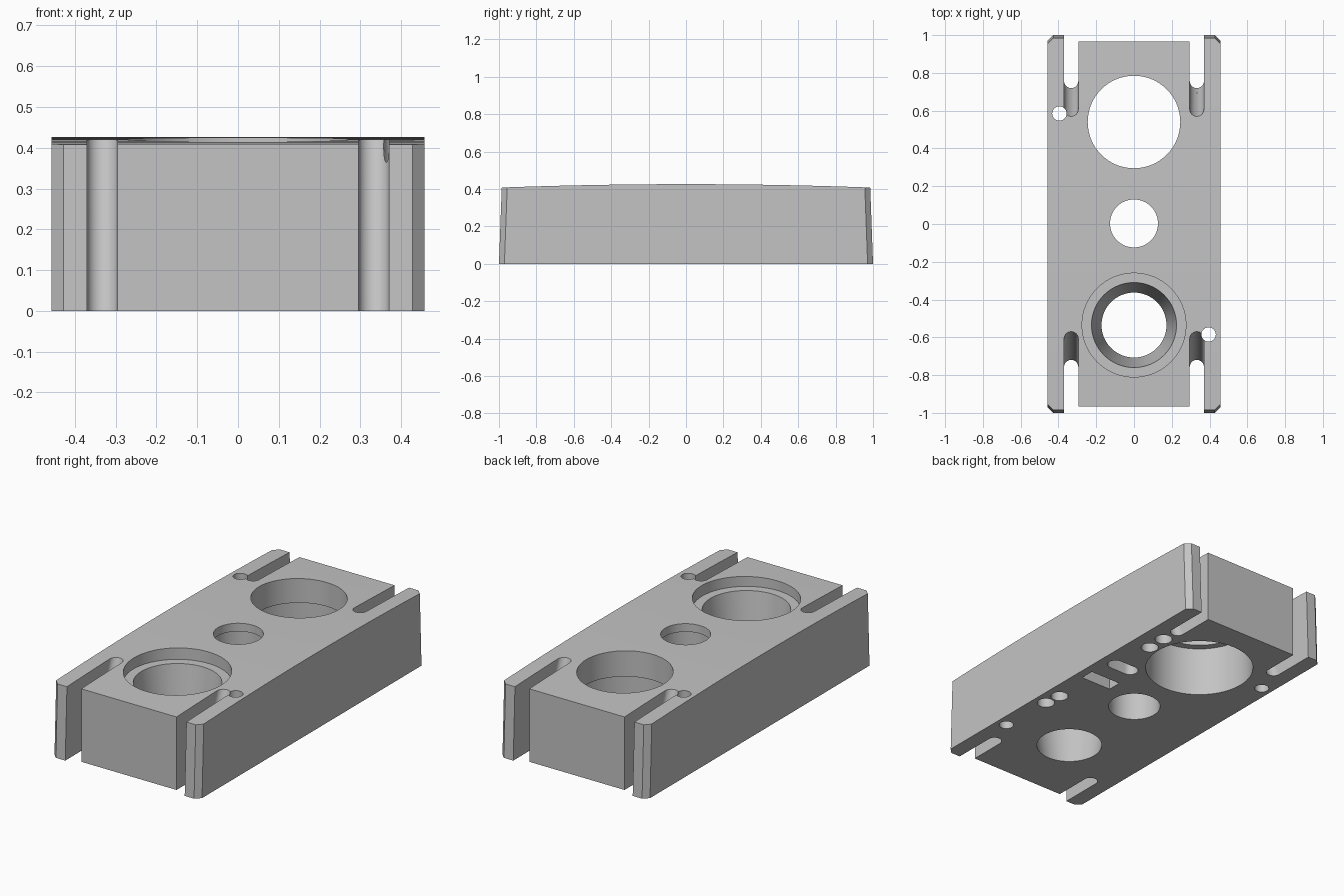
import bpy, bmesh
from math import sin, cos, pi, radians

if "Cube" in bpy.data.objects:
    bpy.data.objects.remove(bpy.data.objects["Cube"])

grey = bpy.data.materials.new("light grey metal")
grey.use_nodes = True
COLOUR = (0.55, 0.55, 0.55, 1)
grey.diffuse_color = COLOUR
grey.node_tree.nodes["Principled BSDF"].inputs["Base Color"].default_value = COLOUR

HALF_W = 0.457
TOP, END_TOP = 0.426, 0.408


def loft(name, rings, chamfer=0):
    """Closed solid through a stack of equal-length rings."""
    bm = bmesh.new()
    loops = [[bm.verts.new(p) for p in ring] for ring in rings]
    for a, b in zip(loops, loops[1:]):
        for i in range(len(a)):
            j = (i + 1) % len(a)
            bm.faces.new((a[i], a[j], b[j], b[i]))
    bm.faces.new(loops[0])
    bm.faces.new(loops[-1])
    if chamfer:
        # Bevel only the four upright corner edges
        corners = [e for e in bm.edges
                   if abs(e.verts[0].co.z - e.verts[1].co.z) > 0.3]
        bmesh.ops.bevel(bm, geom=corners, offset=chamfer, segments=1,
                        affect='EDGES', profile=0.5)
    bmesh.ops.recalc_face_normals(bm, faces=bm.faces)
    mesh = bpy.data.meshes.new(name)
    bm.to_mesh(mesh)
    bm.free()
    ob = bpy.data.objects.new(name, mesh)
    bpy.context.collection.objects.link(ob)
    mesh.materials.append(grey)
    return ob


def cut(cutter):
    """Subtract a cutter from the body and discard it."""
    cutter.hide_render = True
    mod = body.modifiers.new("cut", 'BOOLEAN')
    mod.operation = 'DIFFERENCE'
    mod.solver = 'EXACT'
    mod.object = cutter
    bpy.context.view_layer.objects.active = body
    bpy.ops.object.modifier_apply(modifier=mod.name)
    bpy.data.objects.remove(cutter)


def bore(x, y, profile, sides=64):
    """Round hole from (radius, height) pairs."""
    turn = [2 * pi * i / sides for i in range(sides)]
    cut(loft("bore", [[(x + r * cos(t), y + r * sin(t), z) for t in turn]
                      for r, z in profile]))


def box(x0, x1, y0, y1, z0, z1):
    cut(loft("box", [[(x0, y0, z), (x1, y0, z), (x1, y1, z), (x0, y1, z)]
                     for z in (z0, z1)]))


# Body: side profile with a gently crowned top and leaning ends
STEPS = 24
profile = [(-1, 0), (1, 0)]
for i in range(STEPS + 1):
    y = 0.985 * (1 - 2 * i / STEPS)
    profile.append((y, TOP - (TOP - END_TOP) * (y / 0.985) ** 2))
body = loft("block_body", [[(x, y, z) for y, z in profile]
                           for x in (-HALF_W, HALF_W)], chamfer=0.029)

# Centre tongue set back from the side rails
for s in (-1, 1):
    box(-0.33, 0.33, *sorted((s * 0.965, s * 1.1)), -0.1, 0.6)

# Four open slots whose round ends lean inward toward the top
R = 0.0375
for sx in (-1, 1):
    for sy in (-1, 1):
        rings = []
        for z in (-0.1, 0.6):
            centre = 0.757 - 0.357 * z
            ring = [(R * cos(t), centre - R * sin(t))
                    for t in (pi * i / 20 for i in range(21))]
            ring += [(-R, 1.1), (R, 1.1)]
            rings.append([(sx * 0.3325 + x, sy * y, z) for x, y in ring])
        cut(loft("slot", rings))

# Back bore with a lip, wider underneath
bore(0, 0.54, [(0.285, -0.1), (0.285, 0.28), (0.245, 0.28), (0.245, 0.6)])

# Middle bore with a thin lip
bore(0, 0.003, [(0.137, -0.1), (0.137, 0.38), (0.127, 0.38), (0.127, 0.6)])

# Front bore: tapered seat below a shallow recess
bore(0, -0.535, [(0.157, -0.1), (0.172, 0), (0.225, 0.36),
                 (0.275, 0.36), (0.275, 0.6)])

# Small through holes in the rails
for s in (-1, 1):
    bore(s * 0.395, s * -0.585, [(0.038, -0.1), (0.038, 0.6)], 32)

# Blind round pockets underneath
for x, y in ((0.34, 0.65), (0.34, 0.535), (0.375, -0.17), (0.385, -0.27)):
    bore(x, y, [(0.046, -0.1), (0.046, 0.07)], 32)

# Blind oblong pockets underneath
oblong = []
for side, start in ((1, -pi / 2), (-1, pi / 2)):
    for i in range(13):
        t = start + pi * i / 12
        oblong.append((0.314 + side * 0.05 + 0.043 * cos(t),
                       0.281 + 0.043 * sin(t)))
cut(loft("oblong", [[(x, y, z) for x, y in oblong] for z in (-0.1, 0.1)]))
box(0.22, 0.41, 0.06, 0.14, -0.1, 0.1)

# Smooth bores, crisp edges
bpy.ops.object.select_all(action='DESELECT')
body.select_set(True)
bpy.context.view_layer.objects.active = body
bpy.ops.object.shade_smooth_by_angle(angle=radians(25))
